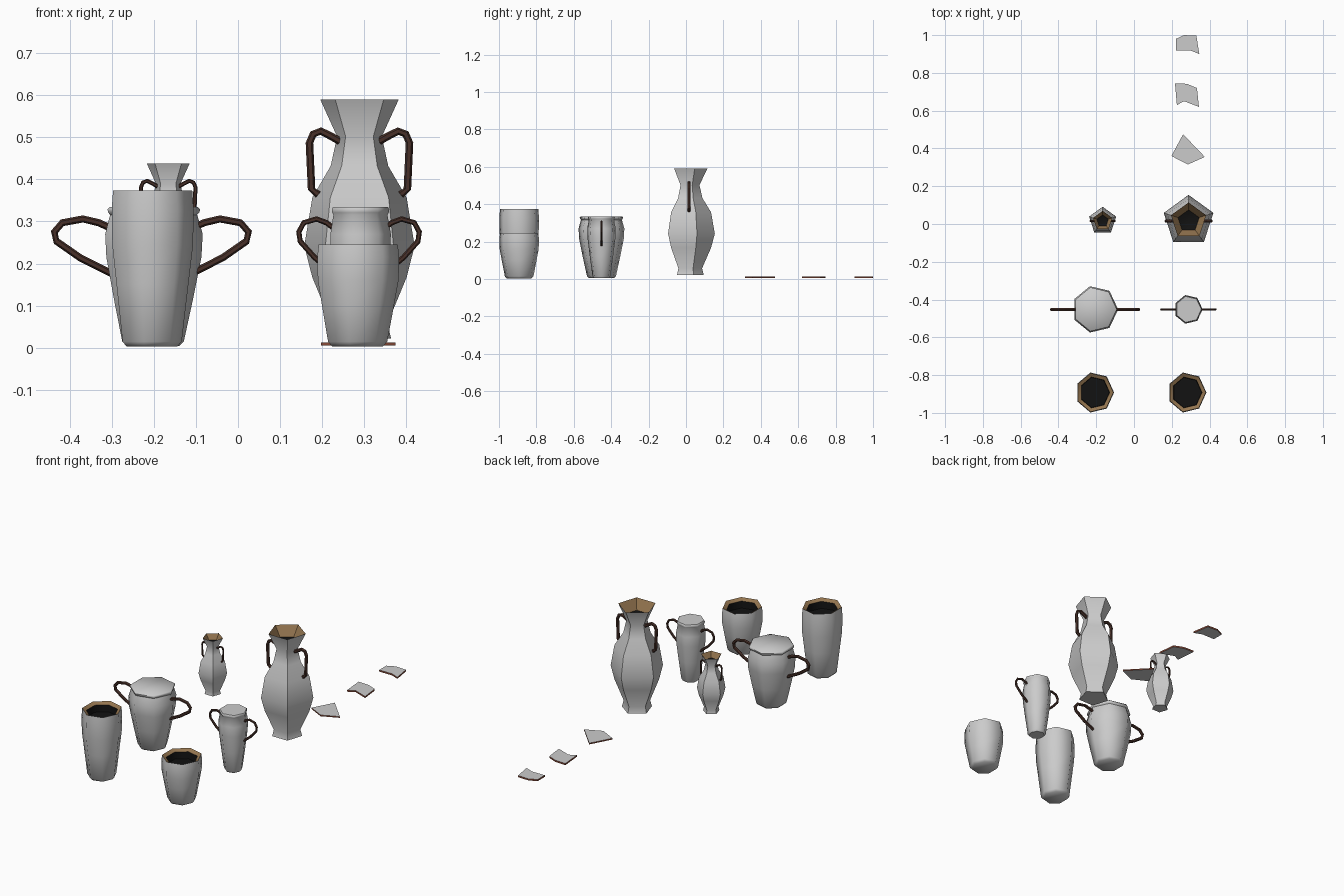
import bpy, bmesh, math
from mathutils import Vector

if "Cube" in bpy.data.objects:
    bpy.data.objects.remove(bpy.data.objects["Cube"])


def material(name, rgb):
    m = bpy.data.materials.new(name)
    m.diffuse_color = (*rgb, 1)
    m.use_nodes = True
    m.node_tree.nodes["Principled BSDF"].inputs["Base Color"].default_value = m.diffuse_color
    return m


CLAY = material("raw_clay", (0.30, 0.18, 0.08))
DARK = material("dark_inside", (0.006, 0.006, 0.006))
HANDLE = material("handle_brown", (0.065, 0.03, 0.022))
EDGE = material("broken_edge", (0.25, 0.07, 0.04))


def finish(name, bm, mats=(), smooth=0):
    bmesh.ops.recalc_face_normals(bm, faces=bm.faces[:])
    me = bpy.data.meshes.new(name)
    bm.to_mesh(me)
    bm.free()
    ob = bpy.data.objects.new(name, me)
    bpy.context.collection.objects.link(ob)
    for m in mats:
        me.materials.append(m)
    if smooth:
        bpy.ops.object.select_all(action='DESELECT')
        ob.select_set(True)
        bpy.context.view_layer.objects.active = ob
        bpy.ops.object.shade_smooth_by_angle(angle=math.radians(smooth))
    return ob


def loft(bm, rings, closed=True):
    """Join successive vertex rings with quads."""
    n = len(rings[0])
    for a, b in zip(rings, rings[1:]):
        for i in range(n):
            j = (i + 1) % n
            bm.faces.new((a[i], a[j], b[j], b[i]))


def lathe(name, profile, sides, start, loc, scale, caps=(0, 0), mats=(), smooth=55):
    """Low-sided turned form; profile is (radius, height)."""
    bm = bmesh.new()
    rings = []
    for r, z in profile:
        ring = []
        for i in range(sides):
            a = math.radians(start) + math.tau * i / sides
            ring.append(bm.verts.new((loc[0] + r * math.cos(a) * scale[0],
                                      loc[1] + r * math.sin(a) * scale[1],
                                      loc[2] + z * scale[2])))
        rings.append(ring)
    loft(bm, rings)
    if caps[0]:
        bm.faces.new(rings[0])
    if caps[1]:
        bm.faces.new(rings[-1])
    return finish(name, bm, mats, smooth)


def handle_pair(name, path, radius, loc, scale):
    """Six-sided tubes following an x-z path, mirrored left and right."""
    for label, side in (("right", 1), ("left", -1)):
        bm = bmesh.new()
        pts = [Vector((loc[0] + side * x * scale[0], loc[1], loc[2] + z * scale[2])) for x, z in path]
        rings = []
        for i, p in enumerate(pts):
            t = (pts[min(i + 1, len(pts) - 1)] - pts[max(i - 1, 0)]).normalized()
            n = Vector((t.z, 0, -t.x))
            b = Vector((0, 1, 0))
            rings.append([bm.verts.new(p + radius * (n * math.cos(math.tau * k / 6) +
                                                     b * math.sin(math.tau * k / 6)))
                          for k in range(6)])
        loft(bm, rings)
        bm.faces.new(rings[0])
        bm.faces.new(rings[-1])
        finish(f"{name}_{label}_handle", bm, [HANDLE])


# Five-sided amphorae with flared necks
def amphora(name, loc, s):
    sc = (s, s, s)
    body = [(0.079, 0), (0.070, 0.035), (0.118, 0.145), (0.138, 0.22), (0.118, 0.335),
            (0.072, 0.41), (0.056, 0.48), (0.098, 0.568)]
    lathe(name + "_body", body, 5, 90, loc, sc, (1, 0))
    lathe(name + "_lip", [(0.098, 0.568), (0.059, 0.515)], 5, 90, loc, sc, mats=[CLAY])
    lathe(name + "_mouth", [(0.059, 0.515), (0.035, 0.505)], 5, 90, loc, sc, (0, 1), [DARK])
    path = [(0.045, 0.468), (0.068, 0.481), (0.092, 0.493), (0.110, 0.486), (0.119, 0.465),
            (0.114, 0.355), (0.098, 0.342)]
    handle_pair(name, path, 0.009 * s, loc, sc)


amphora("large_amphora", (0.289, 0.016, 0.022), 1.0)
amphora("small_amphora", (-0.166, 0.016, 0.128), 0.545)


# Seven-sided closed jugs with angular handles
def jug(name, loc, w):
    sc = (w, w * 1.03, 1)
    body = [(0.066, 0.004), (0.077, 0.014), (0.100, 0.12), (0.119, 0.215), (0.122, 0.27),
            (0.109, 0.316), (0.114, 0.321), (0.116, 0.329), (0.110, 0.335)]
    lathe(name + "_body", body, 7, 0, loc, sc, (1, 1))
    path = [(0.095, 0.283), (0.125, 0.297), (0.163, 0.306), (0.212, 0.297), (0.231, 0.275),
            (0.226, 0.253), (0.170, 0.214), (0.095, 0.176)]
    handle_pair(name, path, 0.0085 if w == 1 else 0.0065, loc, sc)


jug("wide_jug", (-0.206, -0.452, 0), 1.0)
jug("slim_jug", (0.288, -0.452, 0), 0.62)


# Seven-sided open pots
def pot(name, loc, h):
    sc = (1, 1.06, h)
    body = [(0.063, 0), (0.074, 0.012 / h), (0.090, 0.40), (0.101, 0.65), (0.1025, 0.88), (0.099, 1)]
    lathe(name + "_body", body, 7, 0, loc, sc, (1, 0))
    lathe(name + "_rim", [(0.099, 1), (0.079, 1 - 0.012 / h)], 7, 0, loc, sc, mats=[CLAY])
    lathe(name + "_inside", [(0.079, 1 - 0.012 / h), (0.077, 1 - 0.05 / h)], 7, 0, loc, sc, (0, 1), [DARK])


pot("tall_pot", (-0.208, -0.892, 0.002), 0.372)
pot("short_pot", (0.281, -0.892, 0.002), 0.243)


# Broken shards lying in a row
def shard(name, outline, z0, z1):
    bm = bmesh.new()
    low, high = ([bm.verts.new((x, y, z)) for x, y in outline] for z in (z0, z1))
    loft(bm, [low, high])
    for f in bm.faces:
        f.material_index = 1
    bm.faces.new(low)
    bm.faces.new(high)
    finish(name, bm, [None, EDGE])


shard("shard_near", [(0.26, 0.475), (0.375, 0.355), (0.285, 0.315), (0.198, 0.36)], 0.005, 0.012)
shard("shard_middle", [(0.217, 0.745), (0.28, 0.742), (0.333, 0.72), (0.344, 0.62),
                       (0.265, 0.65), (0.227, 0.63)], 0.005, 0.014)
shard("shard_far", [(0.222, 0.98), (0.265, 1.0), (0.33, 0.997), (0.346, 0.90),
                    (0.30, 0.918), (0.222, 0.918)], 0.005, 0.014)
